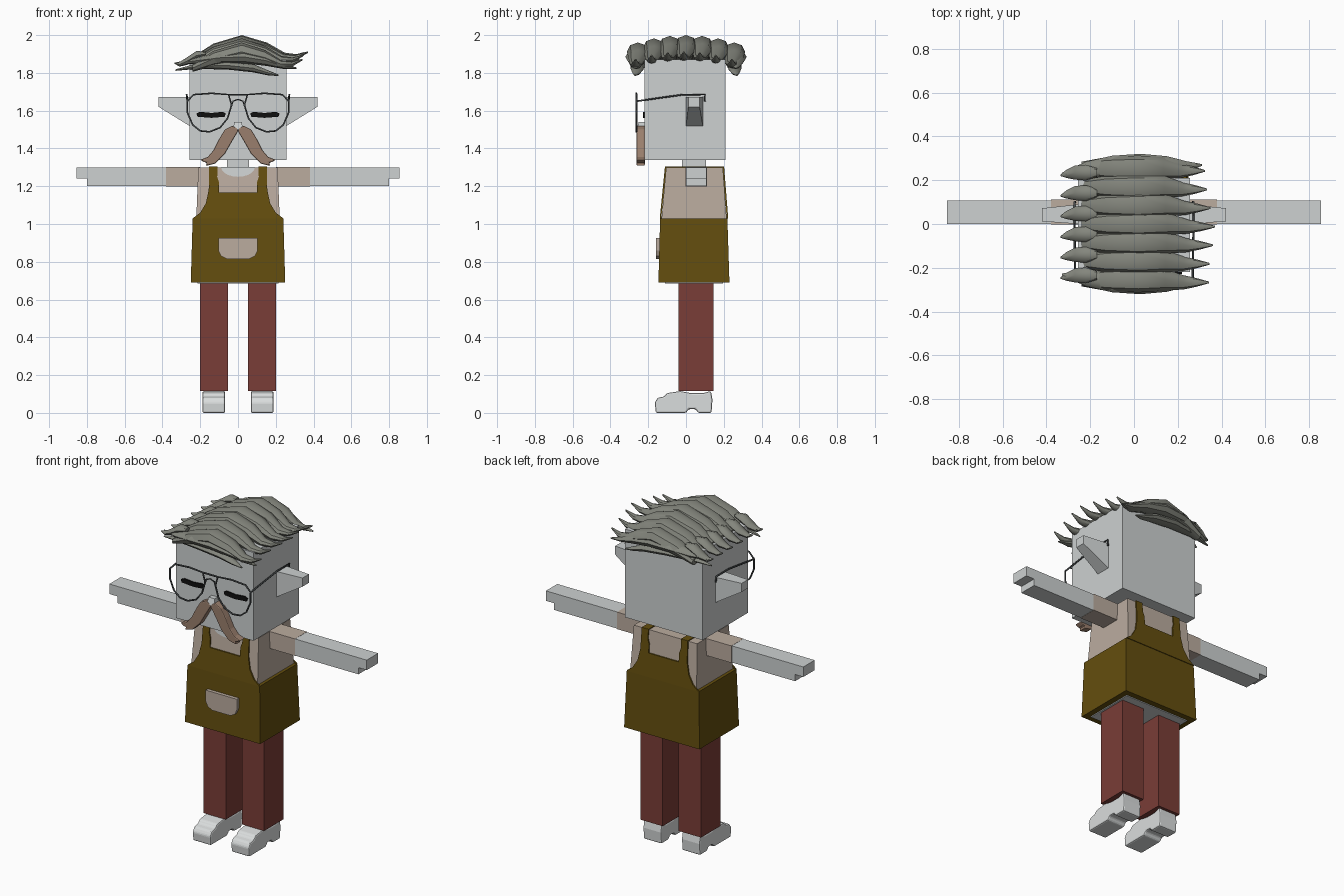
import bpy, bmesh, math
from mathutils import Vector

if "Cube" in bpy.data.objects:
    bpy.data.objects.remove(bpy.data.objects["Cube"])


def material(name, code):
    def lin(c):
        return c / 12.92 if c < 0.04 else ((c + 0.055) / 1.055) ** 2.4
    rgb = [lin(v / 255) for v in bytes.fromhex(code)] + [1]
    m = bpy.data.materials.new(name)
    m.use_nodes = True
    m.diffuse_color = rgb
    m.node_tree.nodes["Principled BSDF"].inputs["Base Color"].default_value = rgb
    return m


skin = material("pale skin", "cdd1d1")
shirt = material("beige shirt", "bbac9f")
apron = material("olive brown apron", "644e0e")
trousers = material("dark red trousers", "7a3d37")
leather = material("white shoe", "dadddd")
hair = material("grey hair", "84867d")
whisker = material("brown moustache", "9a7f6d")
metal = material("dark metal", "474b4d")
black = material("black lash", "101010")


def finish(name, bm, mat, bevel=0, smooth=False):
    bmesh.ops.recalc_face_normals(bm, faces=bm.faces)
    me = bpy.data.meshes.new(name)
    bm.to_mesh(me)
    bm.free()
    me.materials.append(mat)
    ob = bpy.data.objects.new(name, me)
    bpy.context.collection.objects.link(ob)
    if bevel:
        mod = ob.modifiers.new("soft edges", 'BEVEL')
        mod.width = bevel
        mod.segments = 2
    if smooth:
        bpy.ops.object.select_all(action='DESELECT')
        ob.select_set(True)
        bpy.context.view_layer.objects.active = ob
        bpy.ops.object.shade_smooth_by_angle(angle=math.radians(40))
    return ob


def loft(name, rings, mat, **kw):
    """Skin a list of equal-length point rings and cap the ends."""
    bm = bmesh.new()
    vs = [[bm.verts.new(p) for p in r] for r in rings]
    n = len(vs[0])
    for a, b in zip(vs, vs[1:]):
        for i in range(n):
            j = (i + 1) % n
            bm.faces.new((a[i], a[j], b[j], b[i]))
    bm.faces.new(vs[0])
    bm.faces.new(vs[-1])
    return finish(name, bm, mat, **kw)


def block(name, x, y, z, mat, top=None):
    """Box from ranges; top gives other x and y ranges for the upper face."""
    def ring(rx, ry, h):
        return [(rx[i], ry[j], h) for i, j in ((0, 0), (1, 0), (1, 1), (0, 1))]
    tx, ty = top or (x, y)
    return loft(name, [ring(x, y, z[0]), ring(tx, ty, z[1])], mat)


def prism(name, outline, axis, lo, hi, mat, shear=None, **kw):
    """Extrude an outline along x (outline y,z) or along y (outline x,z)."""
    def ring(d):
        if axis == 'x':
            return [(d, a, z) for a, z in outline]
        return [(a, d + (shear(z) if shear else 0), z) for a, z in outline]
    return loft(name, [ring(lo), ring(hi)], mat, **kw)


def mirrored(half):
    return half + [(-x, z) for x, z in reversed(half)]


def lock(name, path):
    """Tapered strand; path holds x, y, z, half width, half thickness."""
    rings = []
    for x, y, z, w, t in path:
        angles = [math.tau * k / 8 for k in range(8)]
        rings.append([(x, y + w * math.cos(a), z + t * math.sin(a)) for a in angles])
    loft(name, rings, hair, smooth=True)


def wire(name, pts, closed=False, radius=0.005):
    cu = bpy.data.curves.new(name, 'CURVE')
    cu.dimensions = '3D'
    cu.bevel_depth = radius
    cu.bevel_resolution = 1
    cu.use_fill_caps = True
    sp = cu.splines.new('POLY')
    sp.points.add(len(pts) - 1)
    for p, q in zip(sp.points, pts):
        p.co = (*q, 1)
    sp.use_cyclic_u = closed
    cu.materials.append(metal)
    ob = bpy.data.objects.new(name, cu)
    bpy.context.collection.objects.link(ob)


# Head, neck and nose
block("head", (-.257, .257), (-.22, .21), (1.34, 1.87), skin)
block("neck", (-.057, .057), (-.02, .105), (1.2, 1.35), skin)
block("nose", (-.026, .026), (-.262, -.21), (1.5, 1.54), skin,
      top=((-.02, .02), (-.25, -.21)))

# Torso and apron skirt
block("shirt_body", (-.222, .222), (-.132, .217), (1.0, 1.3), shirt,
      top=((-.21, .21), (-.105, .195)))
block("apron_skirt", (-.25, .25), (-.146, .23), (.69, 1.03), apron,
      top=((-.24, .24), (-.137, .219)))
block("skirt_underside", (-.215, .215), (-.11, .195), (.685, .692), skin)


def front_lean(z):
    return -.105 - (1.3 - z) * .1


def back_lean(z):
    return .195 + (1.3 - z) * .08


# Bib with straps, front and back
bib = mirrored([(.24, 1.03), (.2, 1.06), (.17, 1.11), (.155, 1.18), (.153, 1.304),
                (.108, 1.304), (.11, 1.25), (.1, 1.22), (.1, 1.168)])
prism("front_bib", bib, 'y', -.007, .001, apron, shear=front_lean)
prism("back_bib", bib, 'y', -.001, .007, apron, shear=back_lean)

# Neckline opening
arc = [(.09 * math.cos(a), 1.302 - .052 * math.sin(a))
       for a in (math.pi * k / 10 for k in range(11))]
prism("neckline", arc, 'y', -.005, .001, skin, shear=front_lean)

# Pocket with rounded lower corners
pocket = mirrored([(.104, .925), (.104, .86), (.09, .83), (.06, .815)])
prism("pocket", pocket, 'y', -.16, -.135, shirt)

# Moustache half outline and shoe side profile
tash = [(0, 1.505), (.03, 1.52), (.07, 1.5), (.1, 1.45), (.13, 1.39), (.16, 1.355),
        (.2, 1.34), (.18, 1.328), (.165, 1.325), (.17, 1.308), (.12, 1.32),
        (.07, 1.37), (.03, 1.44), (0, 1.49)]
shoe = [(-.16, 0), (-.165, .055), (-.15, .08), (-.115, .087), (-.1, .105), (-.03, .115),
        (.03, .104), (.09, .104), (.132, .116), (.14, .07), (.135, 0), (.065, 0),
        (.05, .02), (.015, .02), (0, 0)]
arm = [(.38, 1.2), (.8, 1.2), (.8, 1.24), (.855, 1.24), (.855, 1.3), (.38, 1.3)]
rim = [(.05, 1.685), (.14, 1.692), (.235, 1.685), (.268, 1.65), (.268, 1.59),
       (.24, 1.525), (.2, 1.493), (.15, 1.488), (.095, 1.51), (.055, 1.56), (.034, 1.63)]
lash = [(.065, 1.585), (.08, 1.594), (.14, 1.588), (.2, 1.594), (.22, 1.585),
        (.215, 1.568), (.14, 1.562), (.07, 1.568)]

for s, side in ((1, "left"), (-1, "right")):
    def flip(pts):
        return [(s * x, z) for x, z in pts]

    def span(a, b):
        return (s * a, s * b)

    # Limbs and clothing
    block(side + "_shoulder_strap", span(.108, .153), (-.11, .2), (1.298, 1.305), apron)
    block(side + "_sleeve", span(.2, .38), (-.002, .112), (1.199, 1.301), shirt)
    prism(side + "_arm", flip(arm), 'y', 0, .108, skin)
    block(side + "_trouser_leg", span(.053, .202), (-.04, .145), (.115, .69), trousers)
    prism(side + "_shoe", shoe, 'x', s * .068, s * .188, leather, bevel=.008)
    # Ear narrowing towards its tip
    loft(side + "_ear", [[(s * x, y, z) for y, z in ((a, lo), (b, lo), (b, 1.672), (a, 1.672))]
                         for x, a, b, lo in ((.25, 0, .09, 1.515), (.42, .012, .072, 1.62))],
         skin)
    # Face details
    prism(side + "_moustache", flip(tash), 'y', -.262, -.218, whisker, bevel=.006)
    prism(side + "_eyelash", flip(lash), 'y', -.228, -.219, black)
    # Spectacle rim and temple
    wire(side + "_rim", [(x, -.263, z) for x, z in flip(rim)], closed=True)
    wire(side + "_temple", [(s * x, y, z) for x, y, z in (
        (.268, -.263, 1.65), (.272, -.015, 1.685), (.272, .1, 1.685), (.268, .1, 1.65))])

wire("top_bridge", [(-.05, -.263, 1.685), (.05, -.263, 1.685)])
wire("nose_bridge", [(x, -.263, z) for x, z in (
    (-.036, 1.62), (-.026, 1.65), (0, 1.66), (.026, 1.65), (.036, 1.62))], radius=.004)

# Long locks swept from the side parting to upturned tips
strand = [(-.24, 1.865, .03, .02), (-.13, 1.915, .05, .04), (.02, 1.95, .058, .05),
          (.15, 1.92, .05, .04), (.24, 1.885, .032, .022), (.3, 1.885, .02, .014),
          (.36, 1.91, .004, .004)]
for i in range(7):
    y = -.255 + i * .085
    drop = .6 * y * y
    reach = (.95, .96, 1.0, 1.03, .97, .93, .9)[i]
    lock("long_lock_" + str(i + 1), [(x * reach if x > 0 else x, y - .012 * (x > .2), z - drop, w, t)
                                     for x, z, w, t in strand])

# Short locks falling from the parting
for i in range(6):
    y = -.235 + i * .094
    lock("short_lock_" + str(i + 1), [
        (-.17, y, 1.9, .02, .012), (-.22, y, 1.892, .036, .024), (-.27, y, 1.862, .032, .02),
        (-.31, y - .006, 1.845, .018, .012), (-.335, y - .012, 1.852, .004, .004)])

# Fringe and nape locks
for s, name in ((-1, "fringe"), (1, "nape")):
    lock(name + "_upper_lock", [(x, s * y, z, w, t) for x, y, z, w, t in (
        (-.33, .23, 1.85, .004, .004), (-.22, .25, 1.865, .035, .018),
        (-.1, .262, 1.88, .05, .03), (.03, .268, 1.885, .053, .034),
        (.15, .265, 1.865, .045, .028), (.24, .262, 1.835, .025, .014),
        (.31, .27, 1.825, .004, .004))])
    lock(name + "_lower_lock", [(x, s * y, z, w, t) for x, y, z, w, t in (
        (-.33, .23, 1.815, .004, .004), (-.22, .245, 1.835, .025, .014),
        (-.06, .255, 1.84, .04, .022), (.08, .258, 1.825, .036, .022),
        (.16, .262, 1.8, .022, .013), (.215, .27, 1.787, .004, .004))])
